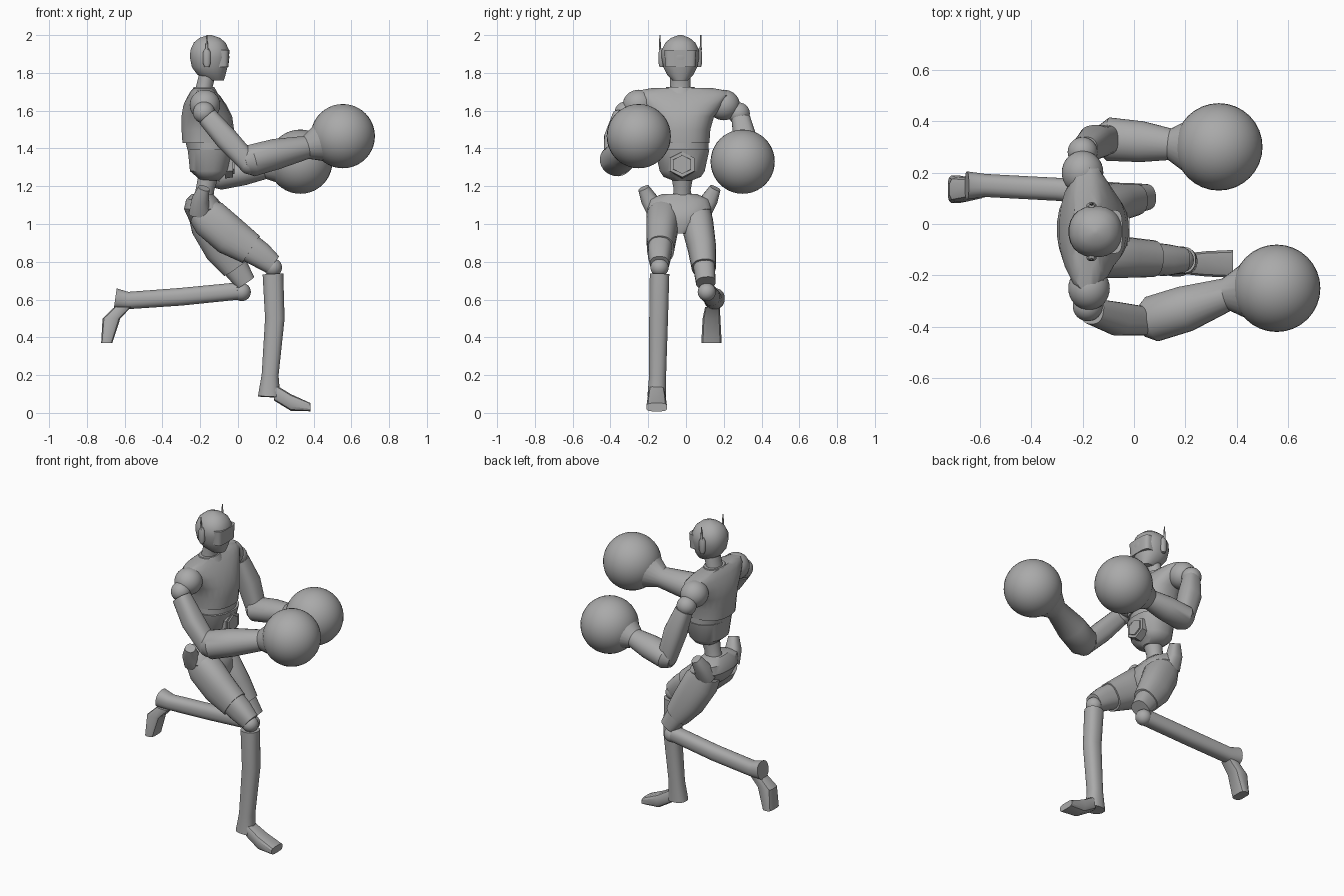
import bpy
import bmesh
from math import cos, sin, tau, copysign
from mathutils import Vector, Matrix

old = bpy.data.objects.get("Cube")
if old:
    bpy.data.objects.remove(old, do_unlink=True)

grey = bpy.data.materials.new("plain grey")
grey.use_nodes = True
colour = (.4, .4, .4, 1)
grey.diffuse_color = colour
grey.node_tree.nodes["Principled BSDF"].inputs["Base Color"].default_value = colour

FORWARD, UP = Vector((1, 0, 0)), Vector((0, 0, 1))
parts = []


def finish(name, bm):
    """Turn a bmesh into a named object in the single colour."""
    bmesh.ops.recalc_face_normals(bm, faces=bm.faces)
    mesh = bpy.data.meshes.new(name)
    bm.to_mesh(mesh)
    bm.free()
    mesh.materials.append(grey)
    obj = bpy.data.objects.new(name, mesh)
    bpy.context.collection.objects.link(obj)
    parts.append(obj)
    return obj


def rounded(value, power):
    return copysign(abs(value) ** power, value)


def loft(name, rings, power=1.0, axis=None, sides=24):
    """Skin rings of (x, y, z, half width, half thickness) along a path.
    Power below one makes the section boxier; axis fixes the ring plane."""
    bm = bmesh.new()
    centres = [Vector(r[:3]) for r in rings]
    loops = []
    for i, ring in enumerate(rings):
        before = centres[max(i - 1, 0)]
        after = centres[min(i + 1, len(rings) - 1)]
        tangent = axis or (after - before).normalized()
        side = Vector((0, 1, 0))
        if abs(tangent.y) > .9:
            side = FORWARD
        side = (side - tangent * side.dot(tangent)).normalized()
        other = tangent.cross(side)
        loop = []
        for k in range(sides):
            angle = tau * (k + .5) / sides
            across = side * ring[3] * rounded(cos(angle), power)
            through = other * ring[4] * rounded(sin(angle), power)
            loop.append(bm.verts.new(centres[i] + across + through))
        loops.append(loop)
    for a, b in zip(loops, loops[1:]):
        for k in range(sides):
            n = (k + 1) % sides
            bm.faces.new((a[k], a[n], b[n], b[k]))
    bm.faces.new(loops[0])
    bm.faces.new(loops[-1])
    return finish(name, bm)


def ball(name, centre, radius, stretch=(1, 1, 1)):
    bm = bmesh.new()
    bmesh.ops.create_uvsphere(bm, u_segments=32, v_segments=20, radius=radius)
    bmesh.ops.scale(bm, vec=stretch, verts=bm.verts)
    bmesh.ops.translate(bm, vec=centre, verts=bm.verts)
    return finish(name, bm)


def upright(name, rows, y, power=1.0):
    """Loft along z from rows of (z, x, half width, half depth)."""
    rings = [(x, y, z, w, d) for z, x, w, d in rows]
    return loft(name, rings, power, UP)


# Head, visor and neck
head_y = -.03
upright("head", [(1.76, -.12, .04, .045), (1.79, -.14, .07, .075),
                 (1.83, -.15, .09, .095), (1.88, -.15, .1, .105),
                 (1.92, -.15, .1, .103), (1.96, -.15, .08, .085),
                 (1.985, -.15, .05, .055), (2, -.15, .01, .01)], head_y, .9)
upright("visor", [(1.83, -.09, .08, .04), (1.92, -.09, .085, .045)], head_y, .5)
upright("neck", [(1.66, -.18, .065, .06), (1.72, -.18, .055, .045),
                 (1.8, -.16, .055, .045)], head_y)
upright("collar", [(1.68, -.18, .1, .08), (1.725, -.18, .075, .055)], head_y)

# Ear pods with thin antennas
for label, sign in (("left", 1), ("right", -1)):
    ear_y = head_y + sign * .1
    upright(label + "_ear_pod", [(1.83, -.165, .01, .012), (1.85, -.165, .015, .02),
                                 (1.91, -.165, .015, .02), (1.93, -.165, .008, .01)], ear_y)
    upright(label + "_antenna", [(1.92, -.165, .006, .008),
                                 (2, -.165, .003, .003)], ear_y + sign * .008)

# Torso: chest shell, belly shell and spine
body_y = -.02
upright("chest", [(1.43, -.16, .145, .135), (1.5, -.16, .15, .14),
                  (1.57, -.165, .17, .135), (1.63, -.175, .22, .115),
                  (1.68, -.18, .26, .085), (1.705, -.185, .24, .065),
                  (1.72, -.185, .16, .05)], body_y, .85)
upright("waist_band", [(1.39, -.15, .14, .118), (1.44, -.155, .14, .125)], body_y)
upright("belly", [(1.23, -.15, .05, .05), (1.25, -.15, .1, .07),
                  (1.28, -.15, .12, .105), (1.395, -.145, .145, .122)], body_y, .85)
upright("spine", [(1.1, -.19, .06, .055), (1.18, -.175, .045, .05),
                  (1.26, -.155, .06, .055)], body_y)

# Hexagonal plate on the belly
for name, front, size in (("belly_frame", -.026, .075), ("belly_plate", -.018, .055)):
    loft(name, [(-.07, body_y, 1.315, size, size),
                (front, body_y, 1.315, size, size * .9)], 1, FORWARD, 6)

# Pelvis with raised hip tabs
hip_y = -.035
upright("pelvis", [(.95, -.12, .04, .06), (1.01, -.15, .13, .105),
                   (1.08, -.175, .17, .112), (1.13, -.19, .16, .085),
                   (1.16, -.19, .09, .055)], hip_y, .85)
for label, sign in (("left", 1), ("right", -1)):
    loft(label + "_hip_tab", [(-.2, hip_y + sign * .12, 1.06, .05, .06),
                              (-.2, hip_y + sign * .16, 1.13, .045, .045),
                              (-.18, hip_y + sign * .19, 1.19, .03, .03)], .8)

# Arms: shoulder cap, ball joint, boxy upper arm, round forearm and big fist
arms = {
    "right": dict(cap=(-.175, -.25, 1.63), joint=(-.18, -.32, 1.59),
                  upper=[(-.16, -.34, 1.565, .05, .055), (-.06, -.37, 1.45, .065, .062),
                         (.06, -.38, 1.32, .055, .055)],
                  fore=[(.03, -.38, 1.325, .06, .06), (.07, -.37, 1.335, .09, .085),
                        (.2, -.33, 1.37, .09, .082), (.36, -.275, 1.405, .065, .062),
                        (.47, -.26, 1.44, .13, .12)],
                  fist=(.555, -.25, 1.465)),
    "left": dict(cap=(-.2, .2, 1.63), joint=(-.2, .28, 1.585),
                 upper=[(-.19, .29, 1.56, .05, .05), (-.15, .32, 1.42, .065, .065),
                        (-.1, .33, 1.25, .055, .055)],
                 fore=[(-.14, .33, 1.24, .05, .05), (-.1, .33, 1.25, .085, .07),
                       (.03, .32, 1.275, .08, .07), (.14, .31, 1.295, .062, .058),
                       (.25, .3, 1.315, .13, .12)],
                 fist=(.33, .3, 1.33)),
}
for label, arm in arms.items():
    ball(label + "_shoulder_cap", arm["cap"], .085, (.95, 1, .95))
    ball(label + "_shoulder_joint", arm["joint"], .058)
    loft(label + "_upper_arm", arm["upper"], .75)
    ball(label + "_elbow", arm["upper"][-1][:3], .057)
    loft(label + "_forearm", arm["fore"])
    ball(label + "_fist", arm["fist"], .17)

# Legs: thigh, knee ball and shin; the feet follow the ankle pose
legs = {
    "right": dict(thigh=[(-.2, -.11, 1.07, .08, .08), (-.15, -.12, 1.03, .09, .105),
                         (-.04, -.13, .935, .08, .105), (.07, -.135, .865, .072, .085)],
                  cuff=[(.05, -.135, .88, .065, .078), (.12, -.14, .835, .062, .07),
                        (.185, -.14, .785, .05, .055)],
                  knee=(.185, -.14, .77),
                  shin=[(.185, -.14, .735, .052, .055), (.195, -.145, .5, .05, .052),
                        (.17, -.15, .2, .045, .045), (.165, -.155, .085, .05, .06)]),
    "left": dict(thigh=[(-.19, .05, 1.07, .08, .08), (-.15, .06, 1.0, .085, .105),
                        (-.08, .085, .87, .075, .1), (-.01, .095, .77, .065, .078)],
                 cuff=[(-.02, .095, .78, .058, .07), (.04, .105, .69, .052, .055)],
                 knee=(.02, .11, .64),
                 shin=[(.0, .11, .645, .046, .046), (-.3, .135, .615, .045, .047),
                       (-.58, .15, .595, .045, .046), (-.65, .15, .605, .055, .055)]),
}
for label, leg in legs.items():
    loft(label + "_thigh", leg["thigh"], .85)
    loft(label + "_thigh_cuff", leg["cuff"], .8)
    ball(label + "_knee", leg["knee"], .048)
    loft(label + "_shin", leg["shin"], .85)

loft("right_foot", [(.19, -.155, .11, .04, .045), (.28, -.155, .055, .05, .045),
                    (.385, -.155, .03, .055, .022)], .55, FORWARD, 12)
loft("left_foot", [(-.61, .14, .56, .04, .045), (-.67, .135, .5, .048, .048),
                   (-.695, .135, .37, .055, .03)], .55, UP, 12)

# Smooth the rounded parts while keeping hard edges
bpy.ops.object.select_all(action="DESELECT")
for obj in parts:
    obj.select_set(True)
bpy.context.view_layer.objects.active = parts[0]
bpy.ops.object.shade_smooth_by_angle(angle=.6)
